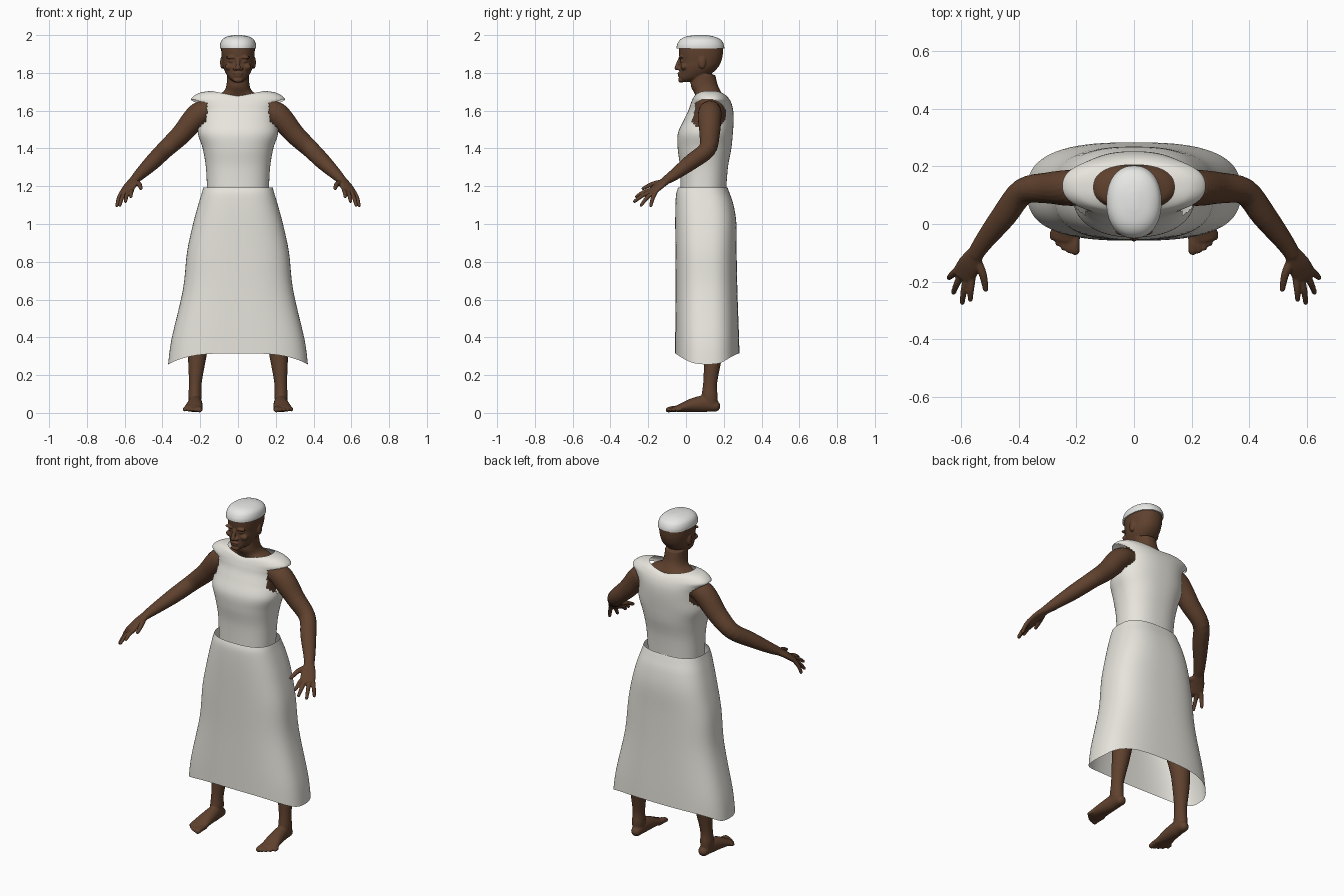
import bpy, bmesh, math
from mathutils import Vector, Matrix

if "Cube" in bpy.data.objects:
    bpy.data.objects.remove(bpy.data.objects["Cube"])


def material(name, rgb):
    m = bpy.data.materials.new(name)
    m.diffuse_color = (*rgb, 1)
    m.use_nodes = True
    m.node_tree.nodes["Principled BSDF"].inputs["Base Color"].default_value = m.diffuse_color
    return m


SKIN = material("dark skin", (0.115, 0.053, 0.027))
CLOTH = material("off white cloth", (0.80, 0.78, 0.72))
CAP = material("cap white", (0.82, 0.82, 0.80))


def spline(rows, steps):
    """Catmull-Rom interpolation of rows of numbers."""
    out = []
    for i in range(len(rows) - 1):
        a, b, c, d = (rows[min(max(i + k, 0), len(rows) - 1)] for k in (-1, 0, 1, 2))
        for s in range(steps):
            t = s / steps
            out.append([0.5 * (2 * q + (r - p) * t + (2 * p - 5 * q + 4 * r - w) * t * t
                               + (3 * q - p - 3 * r + w) * t ** 3)
                        for p, q, r, w in zip(a, b, c, d)])
    return out + [list(rows[-1])]


def skin_rings(bm, rings, cap_start=True, cap_end=True):
    rings = [[bm.verts.new(p) for p in r] for r in rings]
    n = len(rings[0])
    for a, b in zip(rings, rings[1:]):
        for i in range(n):
            bm.faces.new((a[i], a[(i + 1) % n], b[(i + 1) % n], b[i]))
    if cap_start:
        bm.faces.new(rings[0][::-1])
    if cap_end:
        bm.faces.new(rings[-1])


def stack(bm, rows, n=48, power=2.2, steps=4, caps=(True, True), zfun=None):
    """Horizontal sections: z, half width, front y, back y, side lift."""
    rings = []
    for z, rx, yf, yb, lift in spline(rows, steps):
        ring = []
        for i in range(n):
            a = 2 * math.pi * i / n
            c, s = math.cos(a), math.sin(a)
            x = math.copysign(abs(c) ** (2 / power), c)
            y = math.copysign(abs(s) ** (2 / power), s)
            dz = zfun(c, s) if zfun else abs(c)
            ring.append((rx * x, (yf + yb) / 2 + (yb - yf) / 2 * y, z + lift * dz))
        rings.append(ring)
    skin_rings(bm, rings, *caps)


def tube(bm, rows, side=(1, 0, 0), n=20, steps=4):
    """Limb along a path: x, y, z, side radius, depth radius, with round ends."""
    pts = spline(rows, steps)
    pos = [Vector(p[:3]) for p in pts]
    rings = []

    def ring(c, t, ra, rb):
        u = (Vector(side) - t * t.dot(Vector(side))).normalized()
        v = t.cross(u)
        return [c + u * ra * math.cos(k) + v * rb * math.sin(k)
                for k in (2 * math.pi * i / n for i in range(n))]

    last = len(pts) - 1
    for i, p in enumerate(pts):
        t = (pos[min(i + 1, last)] - pos[max(i - 1, 0)]).normalized()
        dome = [(0.5, 0.87), (0.87, 0.5), (0.98, 0.2)]
        r = min(p[3], p[4])
        if i == 0:
            rings += [ring(pos[i] - t * r * h, t, p[3] * w, p[4] * w) for h, w in dome[::-1]]
        rings.append(ring(pos[i], t, p[3], p[4]))
        if i == last:
            rings += [ring(pos[i] + t * r * h, t, p[3] * w, p[4] * w) for h, w in dome]
    skin_rings(bm, rings)


def blob(bm, centre, size):
    bmesh.ops.create_uvsphere(bm, u_segments=20, v_segments=12, radius=1,
                              matrix=Matrix.Translation(centre) @ Matrix.Diagonal((*size, 1)))


def finish(bm, name, mat, voxel=None, mirror=False):
    bmesh.ops.recalc_face_normals(bm, faces=bm.faces)
    me = bpy.data.meshes.new(name)
    bm.to_mesh(me)
    bm.free()
    me.materials.append(mat)
    ob = bpy.data.objects.new(name, me)
    bpy.context.collection.objects.link(ob)
    bpy.context.view_layer.objects.active = ob
    ob.select_set(True)
    bpy.ops.object.shade_smooth_by_angle(angle=math.radians(50))
    ob.select_set(False)
    if voxel:  # fuse overlapping forms into one soft skin
        r = ob.modifiers.new("fuse", 'REMESH')
        r.mode = 'VOXEL'
        r.voxel_size = voxel
        r.use_smooth_shade = True
        s = ob.modifiers.new("soften", 'SMOOTH')
        s.factor, s.iterations = 0.5, 3
    if mirror:
        ob.modifiers.new("mirror", 'MIRROR').use_bisect_axis[0] = False
    return ob


# Head, neck and upper chest
bm = bmesh.new()
stack(bm, [(1.752, .022, -.026, .03, 0), (1.77, .046, -.036, .09, 0), (1.80, .066, -.034, .14, 0),
           (1.83, .078, -.034, .17, 0), (1.86, .083, -.032, .186, 0), (1.90, .088, -.037, .195, 0),
           (1.94, .088, -.036, .193, 0), (1.965, .078, -.015, .17, 0), (1.985, .045, .03, .12, 0)])
stack(bm, [(1.45, .15, .0, .22, 0), (1.58, .16, .03, .225, 0), (1.64, .16, .045, .213, 0),
           (1.675, .13, .05, .2, 0), (1.70, .078, .04, .185, 0), (1.735, .061, .025, .168, 0),
           (1.79, .058, .03, .155, 0)])
tube(bm, [(0, -.034, 1.872, .010, .008), (0, -.044, 1.845, .011, .010), (0, -.049, 1.825, .015, .012)], steps=3)
blob(bm, (0, -.033, 1.797), (.027, .012, .007))      # upper lip
blob(bm, (0, -.031, 1.784), (.024, .012, .007))      # lower lip
blob(bm, (0, -.026, 1.762), (.026, .016, .014))      # chin
for sx in (-1, 1):
    blob(bm, (sx * .016, -.038, 1.822), (.011, .011, .009))   # nostril
    blob(bm, (sx * .036, -.027, 1.882), (.030, .013, .008))   # brow
    blob(bm, (sx * .034, -.022, 1.862), (.016, .010, .007))   # eye
    blob(bm, (sx * .046, -.010, 1.832), (.024, .018, .018))   # cheek
    blob(bm, (sx * .085, .085, 1.855), (.010, .020, .033))    # ear
finish(bm, "head_and_neck", SKIN, voxel=.004)

# Cap
bm = bmesh.new()
stack(bm, [(1.929, .095, -.05, .203, 0), (1.95, .095, -.047, .2, 0), (1.975, .085, -.032, .185, 0),
           (1.992, .058, -.002, .15, 0), (2.0, .018, .05, .11, 0)], caps=(True, True))
finish(bm, "cap", CAP)

# Sleeveless top with cut armholes
bm = bmesh.new()
stack(bm, [(1.17, .163, -.03, .212, 0), (1.3, .17, -.032, .222, 0), (1.4, .187, -.044, .24, 0),
           (1.48, .212, -.043, .248, 0), (1.55, .205, -.012, .252, 0), (1.60, .208, .012, .25, 0),
           (1.635, .228, .024, .242, 0), (1.660, .248, .034, .23, .003), (1.672, .205, .042, .218, .022),
           (1.678, .14, .05, .205, .027)],
      n=96, power=2.35, steps=6, caps=(False, False))
hole = [f for f in bm.faces
        if abs(f.calc_center_median().x) > .165
        and ((f.calc_center_median().y - .115) / .095) ** 2
        + ((f.calc_center_median().z - 1.582) / .078) ** 2 < 1]
bmesh.ops.delete(bm, geom=hole, context='FACES')
finish(bm, "sleeveless_top", CLOTH)

# Long skirt with a hem dipping at the sides
bm = bmesh.new()
stack(bm, [(.315, .37, -.058, .283, -.058), (.42, .352, -.057, .28, -.03), (.65, .292, -.055, .272, 0),
           (.85, .27, -.056, .268, 0), (1.0, .238, -.057, .267, 0), (1.1, .211, -.056, .252, 0),
           (1.16, .193, -.052, .232, 0), (1.192, .184, -.042, .22, 0)],
      n=72, power=2.7, steps=4, caps=(False, False),
      zfun=lambda c, s: abs(c) ** 2.5 * (1 if s < .3 else max(0, 1.25 - .85 * s)))
finish(bm, "skirt", CLOTH)

# Arm with hand
bm = bmesh.new()
tube(bm, [(.13, .13, 1.60, .05, .05), (.19, .127, 1.592, .062, .062), (.235, .125, 1.553, .062, .062),
          (.30, .125, 1.475, .053, .055), (.385, .112, 1.395, .046, .047), (.45, .03, 1.33, .044, .042),
          (.52, -.06, 1.262, .033, .030), (.55, -.105, 1.232, .028, .022)], side=(.8, .5, -.2))
across = Vector((.85, .40, -.18)).normalized()
tube(bm, [(.545, -.095, 1.238, .027, .021), (.57, -.14, 1.205, .040, .018),
          (.592, -.18, 1.170, .042, .015)], side=across)
tips = [(.568, -.268, 1.142), (.597, -.280, 1.115), (.628, -.243, 1.093), (.643, -.188, 1.092)]
for i, tip in enumerate(tips):  # four fingers
    base = Vector((.588, -.175, 1.173)) + across * (-.031 + .021 * i)
    tip = Vector(tip)
    mid = (base + tip) / 2 + Vector((.002, -.002, .005))
    tube(bm, [(*base, .012, .012), (*mid, .0115, .011), (*(tip.lerp(base, .08)), .009, .009)],
         side=across, n=12)
tube(bm, [(.545, -.125, 1.222, .016, .014), (.524, -.175, 1.212, .014, .013),
          (.514, -.227, 1.188, .010, .009)], n=12)  # thumb
finish(bm, "arm_and_hand", SKIN, voxel=.004, mirror=True)

# Leg with foot
bm = bmesh.new()
tube(bm, [(.11, .11, 1.02, .085, .09), (.14, .11, .85, .08, .085), (.18, .12, .56, .057, .06),
          (.205, .145, .40, .056, .056), (.216, .143, .30, .049, .048), (.226, .128, .16, .034, .037),
          (.228, .125, .09, .035, .043), (.228, .125, .05, .032, .042)])
tube(bm, [(.225, .152, .036, .030, .030), (.226, .10, .048, .036, .044), (.230, .03, .040, .043, .036),
          (.236, -.03, .026, .050, .021), (.238, -.05, .022, .048, .017)])
for i in range(5):  # toes
    x, r = .202 + .0195 * i, (.016, .0115, .011, .0105, .010)[i]
    end = (-.094, -.092, -.083, -.068, -.048)[i]
    tube(bm, [(x, -.03, .022, r, r), (x + .002, end + .02, .020, r, r), (x + .002, end, .016, r, r * .9)], n=12)
finish(bm, "leg_and_foot", SKIN, voxel=.005, mirror=True)
